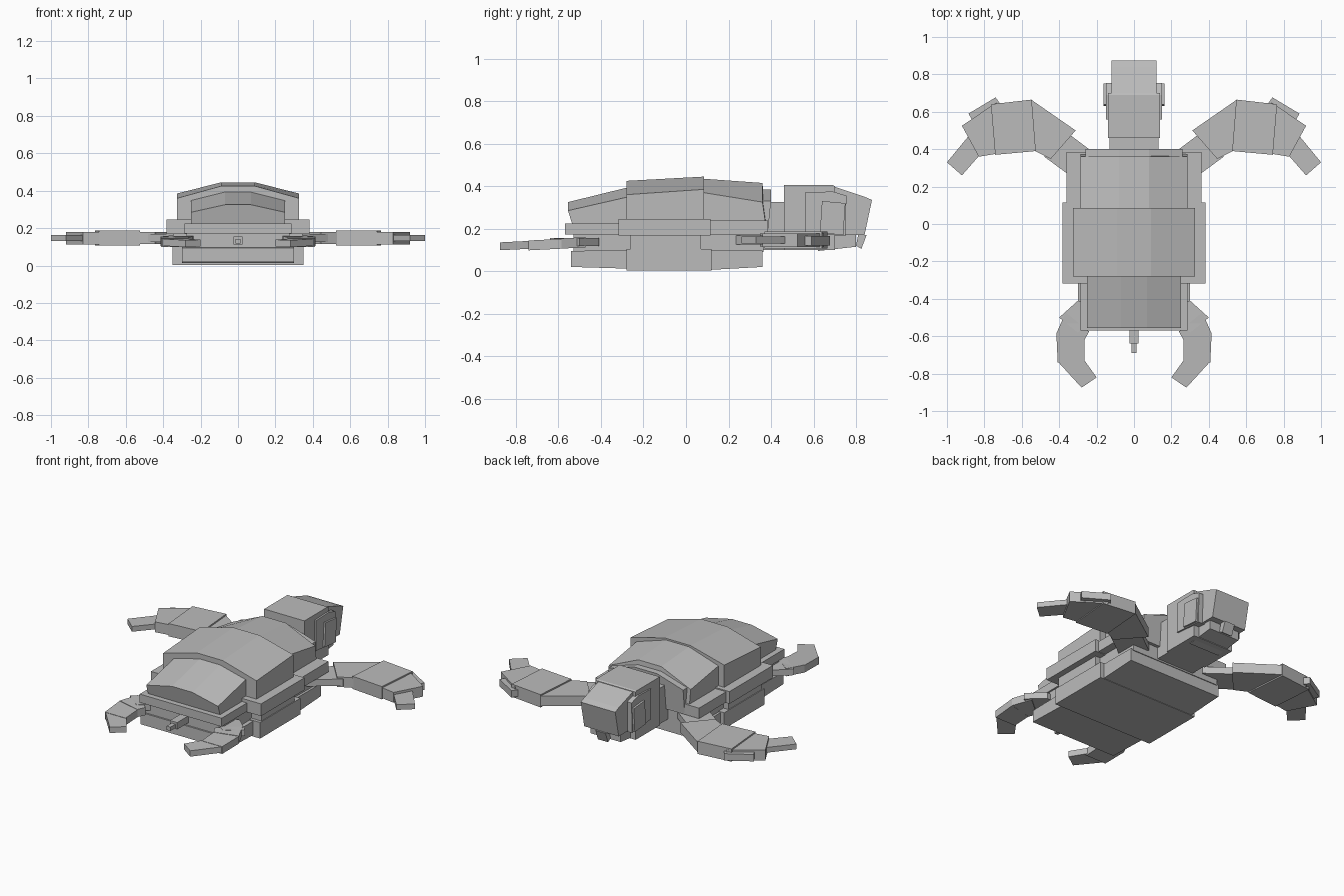
import bpy, bmesh

cube = bpy.data.objects.get("Cube")
if cube:
    bpy.data.objects.remove(cube, do_unlink=True)

GREY = (0.5, 0.5, 0.5, 1)
mat = bpy.data.materials.new("stone grey")
mat.use_nodes = True
mat.diffuse_color = GREY
mat.node_tree.nodes["Principled BSDF"].inputs["Base Color"].default_value = GREY


def loft(name, ring_a, ring_b):
    """Closed solid between two matching outlines."""
    bm = bmesh.new()
    a = [bm.verts.new(p) for p in ring_a]
    b = [bm.verts.new(p) for p in ring_b]
    bm.faces.new(a)
    bm.faces.new(b)
    n = len(a)
    for i in range(n):
        j = (i + 1) % n
        bm.faces.new((a[i], a[j], b[j], b[i]))
    bmesh.ops.recalc_face_normals(bm, faces=bm.faces[:])
    mesh = bpy.data.meshes.new(name)
    bm.to_mesh(mesh)
    bm.free()
    mesh.materials.append(mat)
    obj = bpy.data.objects.new(name, mesh)
    bpy.context.scene.collection.objects.link(obj)
    return obj


def side_block(name, half, profile):
    """Outline in (y, z), extruded across x and centred."""
    return loft(name, [(-half, y, z) for y, z in profile],
                [(half, y, z) for y, z in profile])


def block(name, half, y0, y1, z0, z1):
    return side_block(name, half, [(y0, z0), (y1, z0), (y1, z1), (y0, z1)])


def arch(y_low, y_high, half, flat, base, side, top):
    """Faceted arch section, leaning from y_low at the base to y_high."""
    return [(-half, y_low, base), (-half, y_high, side), (-flat, y_high, top),
            (flat, y_high, top), (half, y_high, side), (half, y_low, base)]


def plan_pair(name, outline, low, high, drop=0):
    """Outline in (x, y) for the left limb, with a mirrored right one."""
    y_max = max(y for _, y in outline)
    for side, s in (("left", 1), ("right", -1)):
        rings = [[(s * x, y, z + drop * (y - y_max)) for x, y in outline]
                 for z in (low, high)]
        loft(side + "_" + name, *rings)


# Domed shell
loft("rear_shell", arch(-.535, -.555, .25, .07, .22, .285, .325),
     arch(-.27, -.27, .25, .07, .22, .35, .395))
loft("middle_shell", arch(-.28, -.28, .325, .09, .22, .36, .425),
     arch(.085, .085, .325, .09, .22, .385, .445))
loft("front_shell", arch(.08, .08, .285, .08, .22, .37, .435),
     arch(.375, .36, .285, .08, .22, .325, .415))
loft("shell_collar", arch(.3, .3, .26, .08, .18, .33, .385),
     arch(.385, .4, .26, .08, .18, .33, .385))

# Rim around the shell
block("rear_rim", .285, -.57, -.3, .172, .225)
block("middle_rim", .383, -.318, .115, .168, .245)
block("front_rim", .36, .1, .385, .172, .238)

# Body core
block("rear_core", .275, -.53, -.25, .09, .18)
block("middle_core", .345, -.26, .07, .09, .18)
block("front_core", .31, .05, .365, .09, .18)

# Belly plates
side_block("rear_belly", .3, [(-.54, .02), (-.27, .012), (-.27, .1), (-.54, .095)])
block("middle_belly", .35, -.28, .12, .004, .105)
side_block("front_belly", .325, [(.11, .006), (.36, .02), (.36, .098), (.11, .1)])

# Neck and head
block("neck", .13, .3, .5, .1, .325)
side_block("head", .14, [(.46, .1), (.7, .1), (.7, .4), (.69, .405), (.46, .405)])
side_block("snout", .12, [(.66, .17), (.84, .17), (.875, .335), (.84, .35), (.69, .4), (.66, .4)])
side_block("jaw", .105, [(.62, .095), (.8, .115), (.8, .17), (.62, .17)])
side_block("beak", .035, [(.8, .12), (.825, .105), (.85, .17), (.81, .17)])
side_block("cheeks", .15, [(.56, .18), (.75, .165), (.755, .355), (.69, .375), (.56, .37)])
side_block("cheek_plates", .162, [(.63, .18), (.74, .17), (.75, .32), (.64, .33)])

# Front flippers
plan_pair("front_shoulder", [(.2, .37), (.29, .22), (.48, .36), (.4, .52)], .125, .168)
plan_pair("front_upper_flipper", [(.312, .5), (.445, .348), (.53, .39), (.55, .665)], .115, .178)
plan_pair("front_middle_flipper", [(.547, .665), (.525, .39), (.742, .37), (.765, .64)], .107, .187)
plan_pair("front_outer_flipper", [(.735, .65), (.74, .375), (.83, .36), (.92, .525)], .113, .178)
plan_pair("front_flipper_fin", [(.74, .677), (.7, .62), (.85, .53), (.885, .59)], .122, .165)
plan_pair("front_flipper_tip", [(.86, .5), (.78, .42), (.92, .26), (1, .33)], .13, .163)

# Rear flippers
plan_pair("rear_hip", [(.2, -.42), (.3, -.41), (.4, -.5), (.3, -.58), (.2, -.5)], .118, .157)
plan_pair("rear_upper_flipper", [(.365, -.472), (.415, -.585), (.265, -.62), (.24, -.575)], .112, .16, .05)
plan_pair("rear_middle_flipper", [(.415, -.585), (.408, -.74), (.265, -.74), (.265, -.62)], .106, .152, .05)
plan_pair("rear_flipper_tip", [(.408, -.735), (.28, -.875), (.2, -.82), (.268, -.725)], .106, .143, .05)

# Tail
block("tail_base", .025, -.64, -.5, .112, .155)
block("tail_tip", .013, -.69, -.62, .118, .142)
